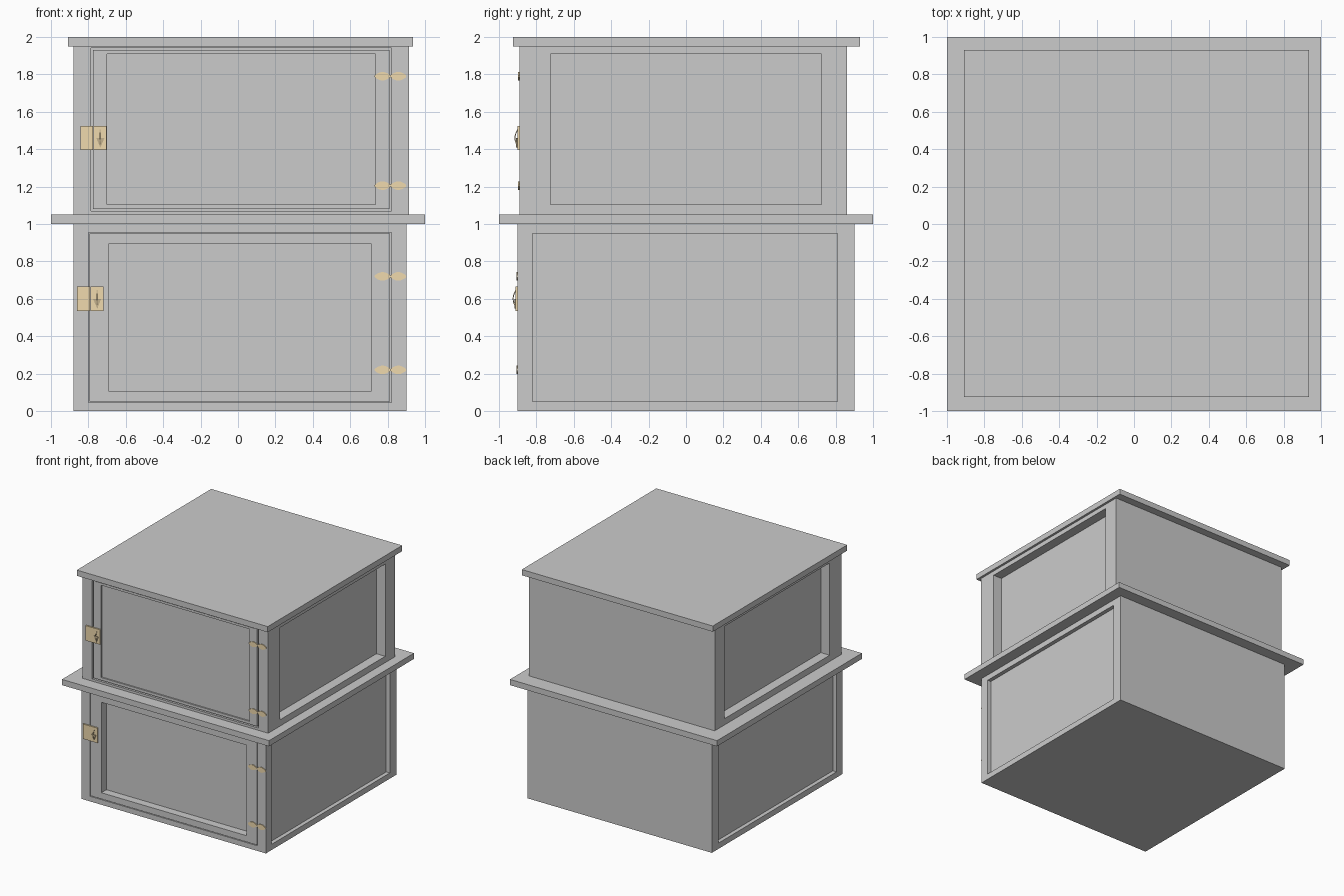
import bpy, bmesh, math

if "Cube" in bpy.data.objects:
    bpy.data.objects.remove(bpy.data.objects["Cube"])

brass = bpy.data.materials.new("brass")
brass.diffuse_color = (0.87, 0.70, 0.42, 1)
brass.use_nodes = True
brass.node_tree.nodes["Principled BSDF"].inputs["Base Color"].default_value = brass.diffuse_color
dark_brass = bpy.data.materials.new("dark_brass")
dark_brass.diffuse_color = (0.55, 0.44, 0.27, 1)
dark_brass.use_nodes = True
dark_brass.node_tree.nodes["Principled BSDF"].inputs["Base Color"].default_value = dark_brass.diffuse_color


def box(name, x, y, z, mat=None):
    """Box from (min, max) ranges."""
    bm = bmesh.new()
    bmesh.ops.create_cube(bm, size=1)
    for v in bm.verts:
        v.co = [r[0] + (c + 0.5) * (r[1] - r[0]) for c, r in zip(v.co, (x, y, z))]
    return finish(name, bm, mat)


def finish(name, bm, mat=None):
    bmesh.ops.recalc_face_normals(bm, faces=bm.faces)
    me = bpy.data.meshes.new(name)
    bm.to_mesh(me)
    bm.free()
    ob = bpy.data.objects.new(name, me)
    bpy.context.collection.objects.link(ob)
    if mat:
        me.materials.append(mat)
    return ob


def prism(name, pts, to3d, offset, mat):
    """Extrude a 2D outline along an offset vector."""
    bm = bmesh.new()
    f = bm.faces.new([bm.verts.new(to3d(*p)) for p in pts])
    ext = bmesh.ops.extrude_face_region(bm, geom=[f])["geom"]
    verts = [g for g in ext if isinstance(g, bmesh.types.BMVert)]
    bmesh.ops.translate(bm, verts=verts, vec=offset)
    return finish(name, bm, mat)


def cut(ob, x, y, z):
    """Cut a rectangular recess."""
    cutter = box("cutter", x, y, z)
    cutter.hide_render = True
    mod = ob.modifiers.new("recess", 'BOOLEAN')
    mod.operation, mod.solver, mod.object = 'DIFFERENCE', 'EXACT', cutter
    bpy.context.view_layer.objects.active = ob
    bpy.ops.object.modifier_apply(modifier=mod.name)
    bpy.data.objects.remove(cutter)


def hinge(name, x, y, z):
    # two pointed leaves meeting at a narrow pin
    n = 12
    half = [0.006 + 0.017 * math.sin(math.pi * i / n) if 0 < i < n else 0.004 for i in range(n + 1)]
    for side, tag in ((-1, "door"), (1, "frame")):
        xs = [x + side * 0.084 * i / n for i in range(n + 1)]
        pts = [(a, z + h) for a, h in zip(xs, half)] + [(a, z - h) for a, h in zip(xs[::-1], half[::-1])]
        prism(f"{name}_{tag}_leaf", pts, lambda a, b: (a, y, b), (0, -0.007, 0), brass)


def latch(name, x, y, z):
    # two backing plates, a bowed pull and its spear tip
    box(name + "_frame_plate", (x - 0.07, x - 0.001), (y - 0.012, y + 0.005), (z - 0.065, z + 0.065), brass)
    box(name + "_door_plate", (x + 0.001, x + 0.07), (y - 0.012, y + 0.005), (z - 0.065, z + 0.065), brass)
    n, cx = 8, x + 0.037
    arc = [(y - 0.010 - 0.017 * math.sin(math.pi * i / n), z + 0.05 - 0.1 * i / n) for i in range(n + 1)]
    pull = arc + [(a + 0.005, b) for a, b in arc[::-1]]
    prism(name + "_pull", pull, lambda a, b: (cx - 0.004, a, b), (0.008, 0, 0), dark_brass)
    tip = [(cx - 0.022, z), (cx + 0.022, z), (cx, z - 0.052)]
    prism(name + "_tip", tip, lambda a, b: (a, y - 0.012, b), (0, -0.006, 0), dark_brass)


def cabinet(name, x, y, z, side_y, side_z, side_depth, door_x, door_z, gap, panel_x, panel_z, panel_depth):
    # carcass with recessed side panels and a front opening
    body = box(name + "_carcass", x, y, z)
    cut(body, (x[1] - side_depth, x[1] + 0.1), side_y, side_z)
    cut(body, (x[0] - 0.1, x[0] + side_depth), side_y, side_z)
    cut(body, door_x, (y[0] - 0.1, y[0] + 0.09), door_z)
    # inset door with recessed centre panel
    door = box(name + "_door", (door_x[0] + gap, door_x[1] - gap), (y[0], y[0] + 0.09),
               (door_z[0] + gap, door_z[1] - gap))
    cut(door, panel_x, (y[0] - 0.1, y[0] + panel_depth), panel_z)


cabinet("lower", (-0.88, 0.90), (-0.90, 0.90), (0, 1.0), (-0.82, 0.81), (0.05, 0.95), 0.035,
        (-0.80, 0.82), (0.045, 0.955), 0.006, (-0.69, 0.71), (0.105, 0.895), 0.07)
cabinet("upper", (-0.88, 0.915), (-0.89, 0.86), (1.05, 1.95), (-0.725, 0.725), (1.105, 1.91), 0.085,
        (-0.785, 0.82), (1.07, 1.94), 0.011, (-0.70, 0.735), (1.105, 1.91), 0.012)

# worktop and cap
box("middle_slab", (-1, 1), (-1, 1), (1.0, 1.05))
box("top_slab", (-0.91, 0.935), (-0.925, 0.93), (1.95, 2.0))

# hardware
for i, z in enumerate((0.22, 0.72)):
    hinge(f"lower_hinge_{i}", 0.815, -0.90, z)
for i, z in enumerate((1.205, 1.79)):
    hinge(f"upper_hinge_{i}", 0.815, -0.89, z)
latch("lower_latch", -0.79, -0.90, 0.60)
latch("upper_latch", -0.773, -0.89, 1.46)
